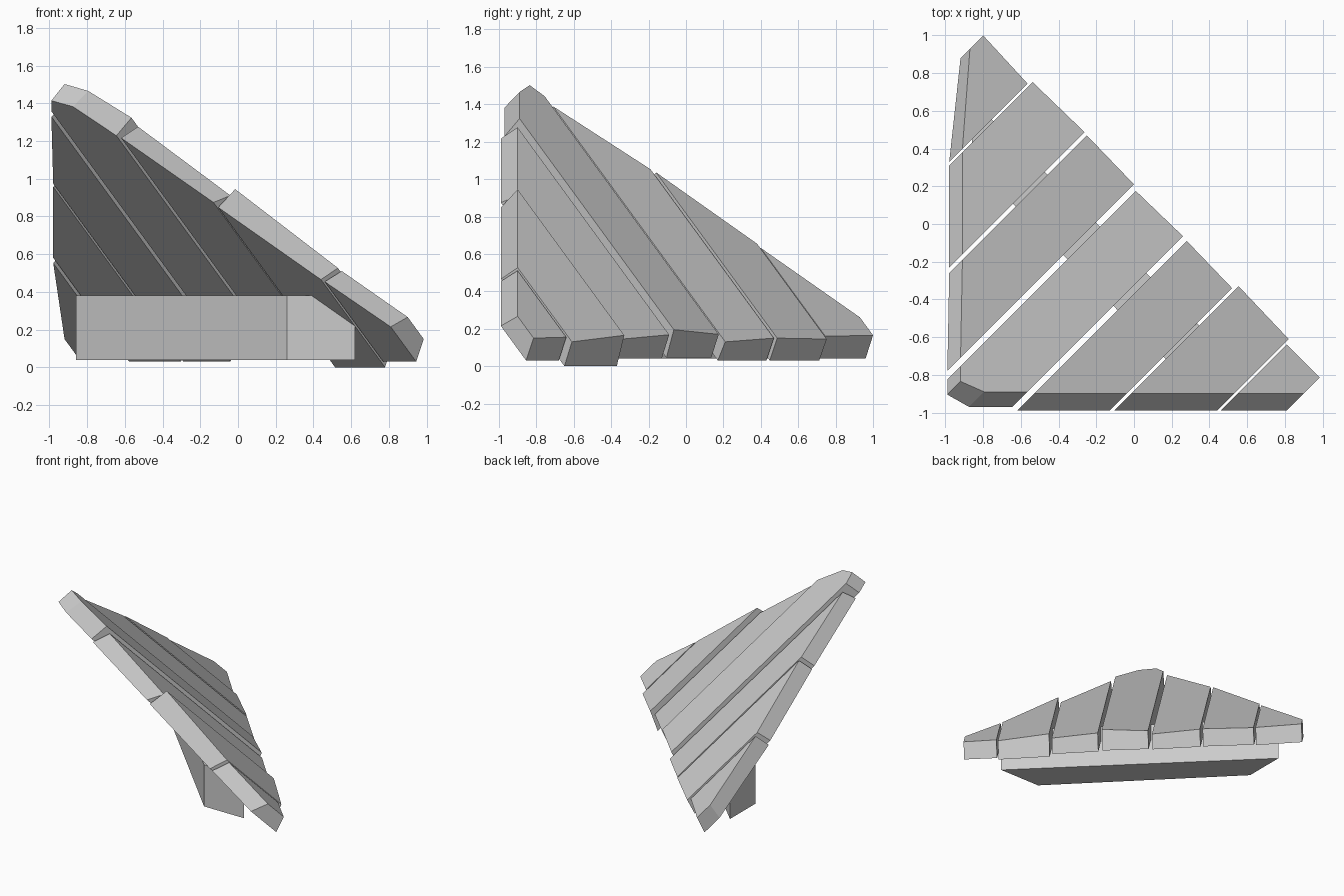
import bpy

if "Cube" in bpy.data.objects:
    bpy.data.objects.remove(bpy.data.objects["Cube"])

SLOPE = 0.684   # height lost per unit of (x + y)


def lerp(a, b, t):
    return a + (b - a) * t


def add_mesh(name, bottom, top):
    """Solid between two rings of points with the same count."""
    n = len(bottom)
    faces = [list(range(n))[::-1], list(range(n, 2 * n))]
    faces += [(i, (i + 1) % n, n + (i + 1) % n, n + i) for i in range(n)]
    mesh = bpy.data.meshes.new(name)
    mesh.from_pydata(bottom + top, [], faces)
    mesh.update()
    obj = bpy.data.objects.new(name, mesh)
    bpy.context.collection.objects.link(obj)
    return obj


def wall_point(c, under):
    """Where the line x - y = c meets the left or front wall."""
    if c < 0:
        x = -0.98 if under else -0.91
        if c < -1.5:
            x += 0.06 if under else 0.04
        elif c > -0.5:
            x -= 0.01
        return x, x - c
    y = -0.99 if under else -0.9
    if c < 0.36:
        y += 0.02 if under else 0.01
    return y + c, y


# Sloping planks: side lines c0, c1, eave x+y at each side,
# eave top height at each side, eave bottom height
planks = [
    (-1.80, -1.31, 0.20, 0.18, 0.165, 0.160, 0.040),
    (-1.29, -0.75, 0.215, 0.225, 0.145, 0.150, 0.030),
    (-0.72, -0.21, 0.22, 0.21, 0.150, 0.130, 0.030),
    (-0.165, 0.325, 0.185, 0.195, 0.170, 0.195, 0.045),
    (0.37, 0.86, 0.19, 0.18, 0.168, 0.145, 0.040),
    (0.885, 1.43, 0.225, 0.21, 0.165, 0.130, 0.000),
    (1.45, 1.80, 0.17, 0.17, 0.155, 0.150, 0.030),
]

for i, (c0, c1, s0, s1, z0, z1, zb) in enumerate(planks):
    # plank at the corner has two extra points for its chamfer
    cs = [c0, -0.085, 0.095, c1] if c0 < 0 < c1 else [c0, c1]
    rings = []
    for under in (True, False):
        drop = 0.08 if under else 0.0
        ring = []
        for c in cs:
            t = (c - c0) / (c1 - c0)
            s = lerp(s0, s1, t) - drop
            z = zb if under else lerp(z0, z1, t)
            x, y = wall_point(c, under)
            ring.append((x, y, z + SLOPE * (s - x - y)))
        for c, s, z in ((c1, s1, z1), (c0, s0, z0)):
            s -= drop
            ring.append(((s + c) / 2, (s - c) / 2, zb if under else z))
        rings.append(ring)
    add_mesh(f"roof_plank_{i + 1}", rings[0], rings[1])

# Support beam under the eave, its ends cut along the walls
plan = [(-0.86, 0.33), (0.26, -0.81), (0.62, -0.81), (-0.86, 0.66)]
add_mesh("support_beam",
         [(x, y, 0.04) for x, y in plan],
         [(x, y, 0.38) for x, y in plan])
